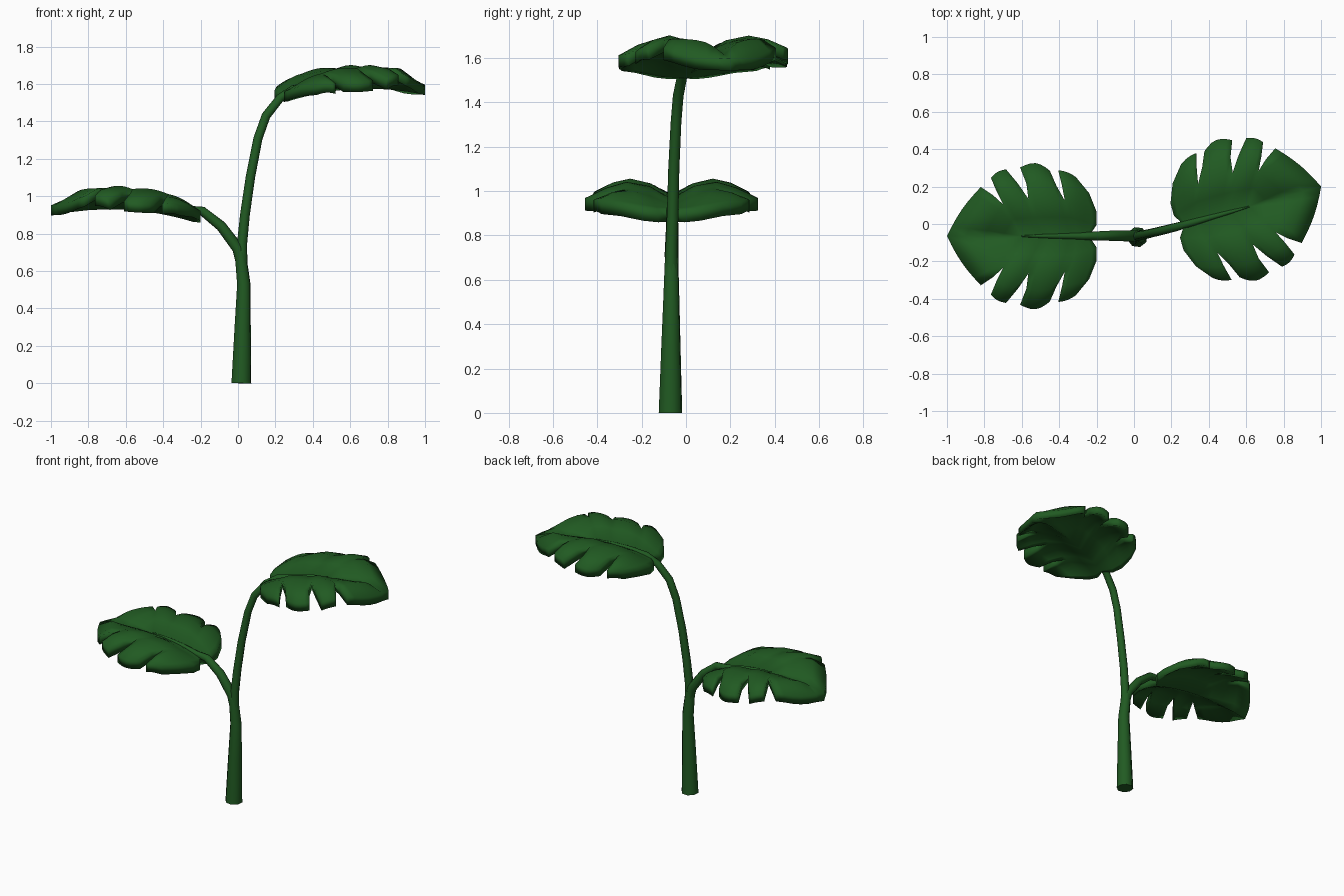
import bpy, bmesh, math
from mathutils import Matrix, Vector

if "Cube" in bpy.data.objects:
    bpy.data.objects.remove(bpy.data.objects["Cube"])

green = bpy.data.materials.new("leaf_green")
green.diffuse_color = (0.015, 0.103, 0.016, 1)
green.use_nodes = True
green.node_tree.nodes["Principled BSDF"].inputs["Base Color"].default_value = green.diffuse_color


def finish(ob, angle=40):
    bpy.ops.object.select_all(action='DESELECT')
    ob.select_set(True)
    bpy.context.view_layer.objects.active = ob
    if ob.type == 'CURVE':
        bpy.ops.object.convert(target='MESH')
    bpy.ops.object.shade_smooth_by_angle(angle=math.radians(angle))


def tube(name, pts):
    """Tapered eight-sided stem through (x, y, z, radius) points."""
    cu = bpy.data.curves.new(name, 'CURVE')
    cu.dimensions = '3D'
    cu.bevel_depth = 1
    cu.bevel_resolution = 2
    cu.use_fill_caps = True
    sp = cu.splines.new('POLY')
    sp.points.add(len(pts) - 1)
    for p, (x, y, z, r) in zip(sp.points, pts):
        p.co = (x, y, z, 1)
        p.radius = r
    ob = bpy.data.objects.new(name, cu)
    bpy.context.collection.objects.link(ob)
    cu.materials.append(green)
    finish(ob, 50)


def spine(u):
    """Height of the leaf along its midrib."""
    return 0.905 + 0.33 * u - 0.34 * u * u


def blade(u, v):
    """Height of the leaf: each half is a ridge that falls to the rim."""
    width = max(min(.35, 1.6 * (.805 - u)), .01)
    amp = .06 * min(1, width / .22) * min(1, .3 + u / .24)
    return spine(u) + amp * math.sin(math.pi * min(v / width, 1.12))


# Each lobe of a half leaf: rear edge, front edge (midrib to rim), rim bulge
R1 = [(.12, 0), (.14, .10), (.17, .19)]
R2 = [(.27, 0), (.32, .10), (.365, .20)]
R3 = [(.40, 0), (.45, .09), (.50, .17)]
LOBES = [
    ([(.04, 0), (0, .06), (0, .13), (.04, .23), (.11, .315)], R1 + [(.185, .27), (.205, .352)], .008),
    (R1 + [(.215, .27), (.25, .35)], R2 + [(.375, .28), (.409, .367)], .032),
    (R2 + [(.42, .28), (.484, .357)], R3 + [(.535, .24), (.565, .312)], .01),
    (R3 + [(.555, .22), (.619, .263)], [(.40, 0), (.50, 0), (.60, 0), (.70, 0), (.80, 0)], .015),
]


def leaf(name, base, angle, lift):
    bm = bmesh.new()
    n = 6
    for rear, front, bulge in LOBES:
        out = Vector((rear[4][1] - front[4][1], front[4][0] - rear[4][0])).normalized()
        for side in (1, -1):
            grid = []
            for t in range(5):
                row = []
                for i in range(n + 1):
                    s = i / n
                    hump = math.sin(math.pi * s)
                    p = Vector(rear[t]).lerp(Vector(front[t]), s) + out * bulge * hump * (t / 4) ** 2
                    v = max(p.y, 0)
                    crown = .012 * hump * min(1, v / .15) * min(1, .3 + p.x / .24)
                    if front[4][1] == 0:
                        crown = 0
                    row.append(bm.verts.new((p.x, v * side, blade(p.x, v) + crown)))
                grid.append(row)
            for t in range(4):
                for i in range(n):
                    q = [grid[t][i], grid[t][i + 1], grid[t + 1][i + 1], grid[t + 1][i]]
                    bm.faces.new(q if side == 1 else q[::-1])
    bmesh.ops.remove_doubles(bm, verts=bm.verts, dist=0.0005)
    bmesh.ops.dissolve_degenerate(bm, edges=bm.edges, dist=0.0005)
    bmesh.ops.recalc_face_normals(bm, faces=bm.faces)
    # Thickness: straight-down copy of the blade plus rim walls
    ext = bmesh.ops.extrude_face_region(bm, geom=bm.faces[:], use_keep_orig=True)
    low = [g for g in ext['geom'] if isinstance(g, bmesh.types.BMVert)]
    bmesh.ops.translate(bm, verts=low, vec=(0, 0, -.055))
    bmesh.ops.recalc_face_normals(bm, faces=bm.faces)
    bm.transform(Matrix.Translation((base[0], base[1], lift)) @ Matrix.Rotation(angle, 4, 'Z'))
    me = bpy.data.meshes.new(name)
    bm.to_mesh(me)
    bm.free()
    me.materials.append(green)
    ob = bpy.data.objects.new(name, me)
    bpy.context.collection.objects.link(ob)
    finish(ob, 150)


def midrib(base, angle, lift):
    """Stem end that runs on top of the leaf and tapers out."""
    return [(base[0] + u * math.cos(angle), base[1] + u * math.sin(angle), spine(u) + lift + .003, r)
            for u, r in ((.07, .020), (.18, .016), (.29, .011), (.40, .004))]


LOW = ((-.2, -.065), math.pi, 0)
HIGH = ((.23, -.015), math.radians(15.6), .645)

# Leaves
leaf("lower_leaf", *LOW)
leaf("upper_leaf", *HIGH)

# Trunk and the two branches
tube("trunk", [(.018, -.07, 0, .055), (.025, -.068, .3, .045), (.031, -.066, .53, .037), (.012, -.065, .70, .031)])
tube("lower_branch", [(.02, -.065, .64, .030), (.0, -.065, .72, .031), (-.09, -.062, .84, .028),
                      (-.19, -.064, .92, .025)] + midrib(*LOW))
tube("upper_branch", [(.022, -.066, .62, .028), (.022, -.065, .75, .027), (.037, -.06, .90, .026),
                      (.066, -.055, 1.1, .025), (.107, -.045, 1.31, .024), (.15, -.035, 1.43, .024),
                      (.225, -.016, 1.525, .023)] + midrib(*HIGH))
